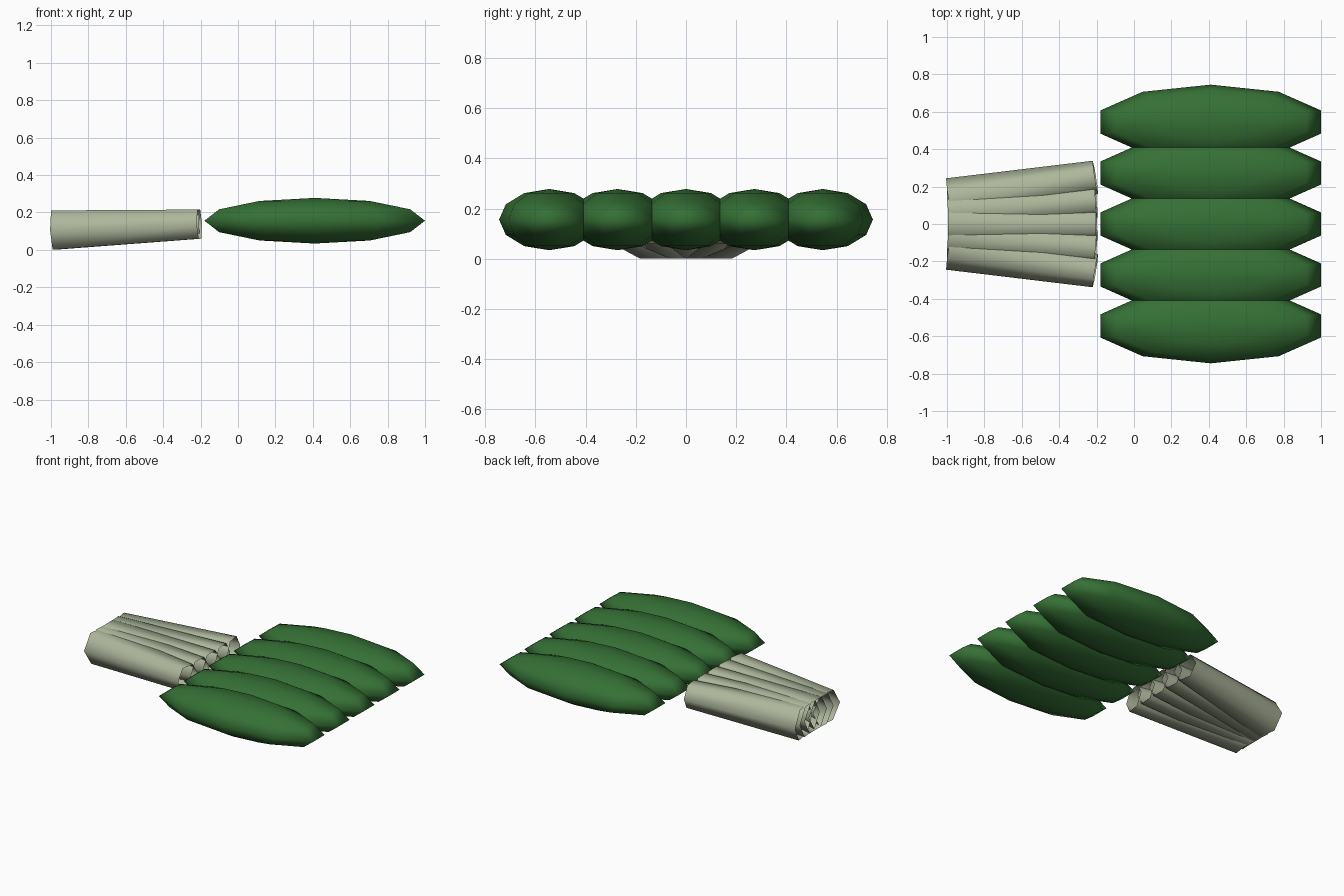
import bpy, bmesh, math
from mathutils import Matrix, Vector

if "Cube" in bpy.data.objects:
    bpy.data.objects.remove(bpy.data.objects["Cube"])


def material(name, color):
    m = bpy.data.materials.new(name)
    m.diffuse_color = (*color, 1)
    m.use_nodes = True
    m.node_tree.nodes["Principled BSDF"].inputs["Base Color"].default_value = m.diffuse_color
    return m


def add(name, bm, mat):
    for f in bm.faces:
        f.smooth = True
    me = bpy.data.meshes.new(name)
    bm.to_mesh(me)
    bm.free()
    me.materials.append(mat)
    ob = bpy.data.objects.new(name, me)
    bpy.context.collection.objects.link(ob)
    return ob


leaf_mat = material("leaf_green", (0.035, 0.16, 0.035))
stalk_mat = material("stalk_pale", (0.42, 0.47, 0.33))

# leaves: five long, low-poly ellipsoids side by side
for i in range(-2, 3):
    bm = bmesh.new()
    bmesh.ops.create_uvsphere(bm, u_segments=10, v_segments=6, radius=1)
    bmesh.ops.scale(bm, vec=(0.62, 0.2, 0.122), verts=bm.verts)
    add(f"leaf_{i + 3}", bm, leaf_mat).location = (0.41, 0.545 * i / 2, 0.156)

# stalks: five open six-sided tapered tubes, fanned out and rising to the leaves
for i in range(-2, 3):
    bm = bmesh.new()
    bmesh.ops.create_cone(bm, cap_ends=False, segments=6, radius1=0.121,
                          radius2=0.09, depth=0.79)
    # lay the tube along x with a flat side down
    bmesh.ops.transform(bm, verts=bm.verts,
                        matrix=Matrix.Rotation(math.pi / 2, 4, 'Y'))
    phase = min(abs(v.co.z) for v in bm.verts if v.co.x < 0)
    if phase > 0.01:
        bmesh.ops.rotate(bm, verts=bm.verts, cent=(0, 0, 0),
                         matrix=Matrix.Rotation(math.pi / 6, 3, 'X'))
    ob = add(f"stalk_{i + 3}", bm, stalk_mat)
    ob.location = (-0.596, 0.0935 * i, 0.122)
    ob.rotation_euler = (0, math.radians(-2.3), math.radians(4.54 * i))
